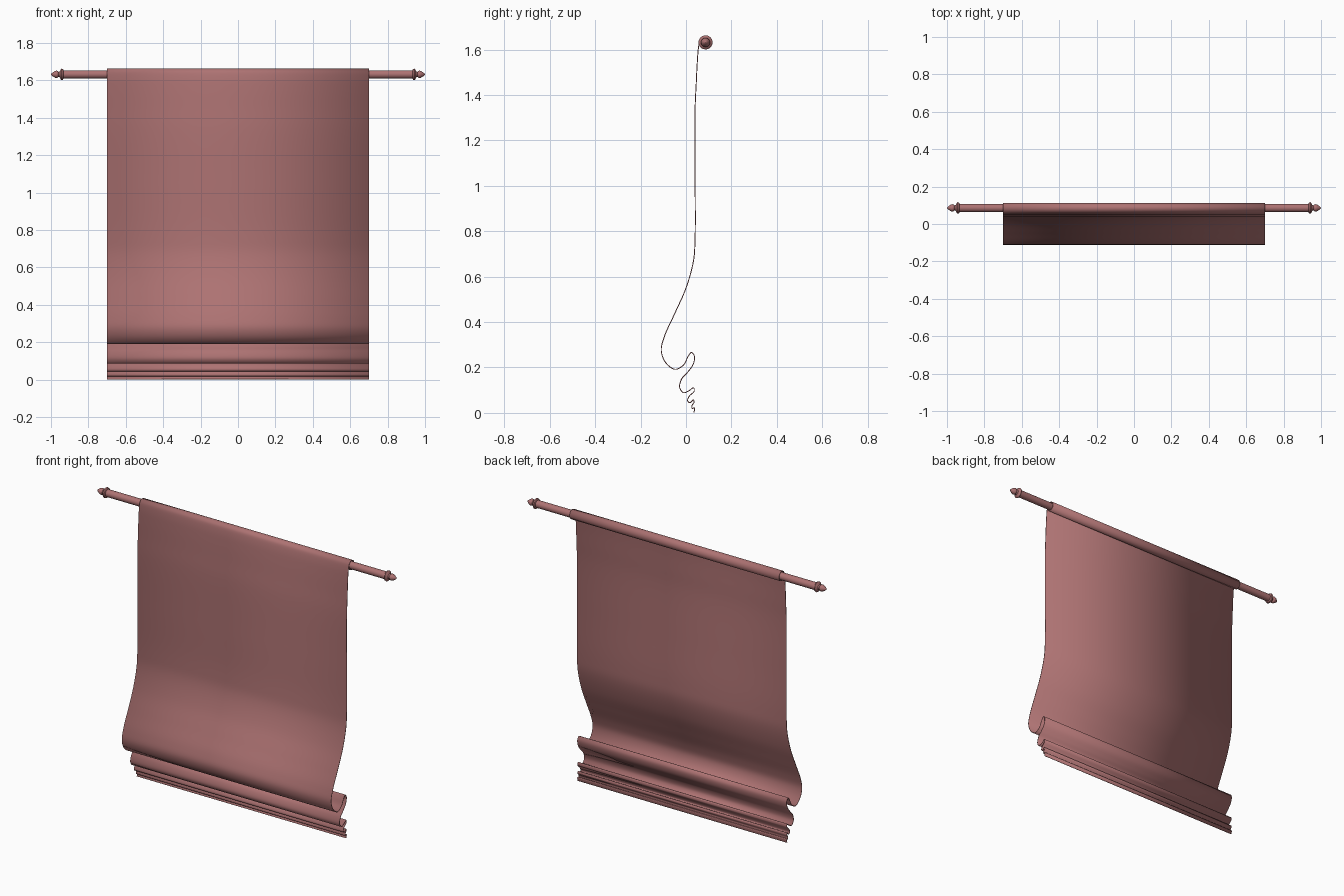
import bpy, bmesh, math
from mathutils import Vector

if "Cube" in bpy.data.objects:
    bpy.data.objects.remove(bpy.data.objects["Cube"])

mat = bpy.data.materials.new("dusty_red")
mat.diffuse_color = (0.42, 0.17, 0.17, 1)
mat.use_nodes = True
mat.node_tree.nodes["Principled BSDF"].inputs["Base Color"].default_value = mat.diffuse_color
ROD_Y, ROD_Z = 0.086, 1.632


def make(name, bm, angle):
    bmesh.ops.recalc_face_normals(bm, faces=bm.faces)
    me = bpy.data.meshes.new(name)
    bm.to_mesh(me)
    bm.free()
    ob = bpy.data.objects.new(name, me)
    me.materials.append(mat)
    bpy.context.collection.objects.link(ob)
    bpy.ops.object.select_all(action='DESELECT')
    ob.select_set(True)
    bpy.context.view_layer.objects.active = ob
    bpy.ops.object.shade_smooth_by_angle(angle=math.radians(angle))
    return ob


def lathe_x(name, profile, n=24):
    """Spin (x, radius) points around the rod axis."""
    bm = bmesh.new()
    rings = [[bm.verts.new((x, ROD_Y + r * math.cos(2 * math.pi * i / n),
                            ROD_Z + r * math.sin(2 * math.pi * i / n)))
              for i in range(n)] for x, r in profile]
    for a, b in zip(rings, rings[1:]):
        for i in range(n):
            j = (i + 1) % n
            bm.faces.new((a[i], a[j], b[j], b[i]))
    bm.faces.new(rings[0])
    bm.faces.new(rings[-1])
    return make(name, bm, 40)


def smooth_path(pts, steps=6):
    """Catmull-Rom curve with centripetal spacing through the points."""
    p = [Vector(q) for q in pts]
    p = [2 * p[0] - p[1]] + p + [2 * p[-1] - p[-2]]
    out = []
    for i in range(1, len(p) - 2):
        a, b, c, d = p[i - 1:i + 3]
        t1 = (b - a).length ** 0.5
        t2 = t1 + (c - b).length ** 0.5
        t3 = t2 + (d - c).length ** 0.5
        for s in range(steps):
            t = t1 + (t2 - t1) * s / steps
            e = a.lerp(b, t / t1)
            f = b.lerp(c, (t - t1) / (t2 - t1))
            g = c.lerp(d, (t - t2) / (t3 - t2))
            h = e.lerp(f, t / t2)
            k = f.lerp(g, (t - t1) / (t3 - t1))
            out.append(h.lerp(k, (t - t1) / (t2 - t1)))
    return out + [p[-2]]


# Rod
lathe_x("rod", [(-0.94, 0.022), (0.94, 0.022)])

# Finials: collar, neck and pointed acorn
finial = [(0.932, 0.022), (0.936, 0.029), (0.943, 0.031), (0.948, 0.026),
          (0.953, 0.016), (0.960, 0.013), (0.964, 0.018), (0.970, 0.020),
          (0.978, 0.018), (0.988, 0.012), (0.996, 0.006), (1.0, 0.001)]
for side, label in ((-1, "left"), (1, "right")):
    lathe_x("finial_" + label, [(side * x, r) for x, r in finial])

# Cloth side profile (y, z): roll around the rod, straight drop, folds
roll = []
for i in range(19):
    a = math.radians(-180 + 20 * i)
    r = 0.0245 + 0.004 * i / 18
    roll.append((ROD_Y + r * 0.93 * math.cos(a), ROD_Z + r * 1.05 * math.sin(a)))
roll = roll[::1]
# wind from inner end at the front, under, behind and over the top
roll = roll[:18]
drop = [(0.055, 1.61), (0.050, 1.55), (0.045, 1.45), (0.040, 1.34),
        (0.040, 1.05), (0.040, 0.77), (0.033, 0.67), (0.0, 0.55),
        (-0.05, 0.437), (-0.095, 0.337), (-0.109, 0.275), (-0.09, 0.222),
        (-0.048, 0.192), (-0.010, 0.212), (0.010, 0.250), (0.024, 0.266),
        (0.037, 0.250), (0.032, 0.215), (0.006, 0.178), (-0.019, 0.150),
        (-0.028, 0.112), (-0.011, 0.089), (0.014, 0.098), (0.033, 0.111),
        (0.036, 0.096), (0.014, 0.073), (0.007, 0.053), (0.017, 0.045),
        (0.032, 0.057), (0.036, 0.048), (0.026, 0.032), (0.027, 0.020),
        (0.037, 0.022), (0.037, 0.012), (0.034, 0.001)]
path = smooth_path(roll + drop)

# Cloth banner
bm = bmesh.new()
rows = [[bm.verts.new((x, q[0], q[1])) for x in (-0.7, 0, 0.7)] for q in path]
for a, b in zip(rows, rows[1:]):
    for i in range(2):
        bm.faces.new((a[i], a[i + 1], b[i + 1], b[i]))
cloth = make("cloth_banner", bm, 60)
sol = cloth.modifiers.new("thickness", 'SOLIDIFY')
sol.thickness = 0.004
sol.offset = 0
